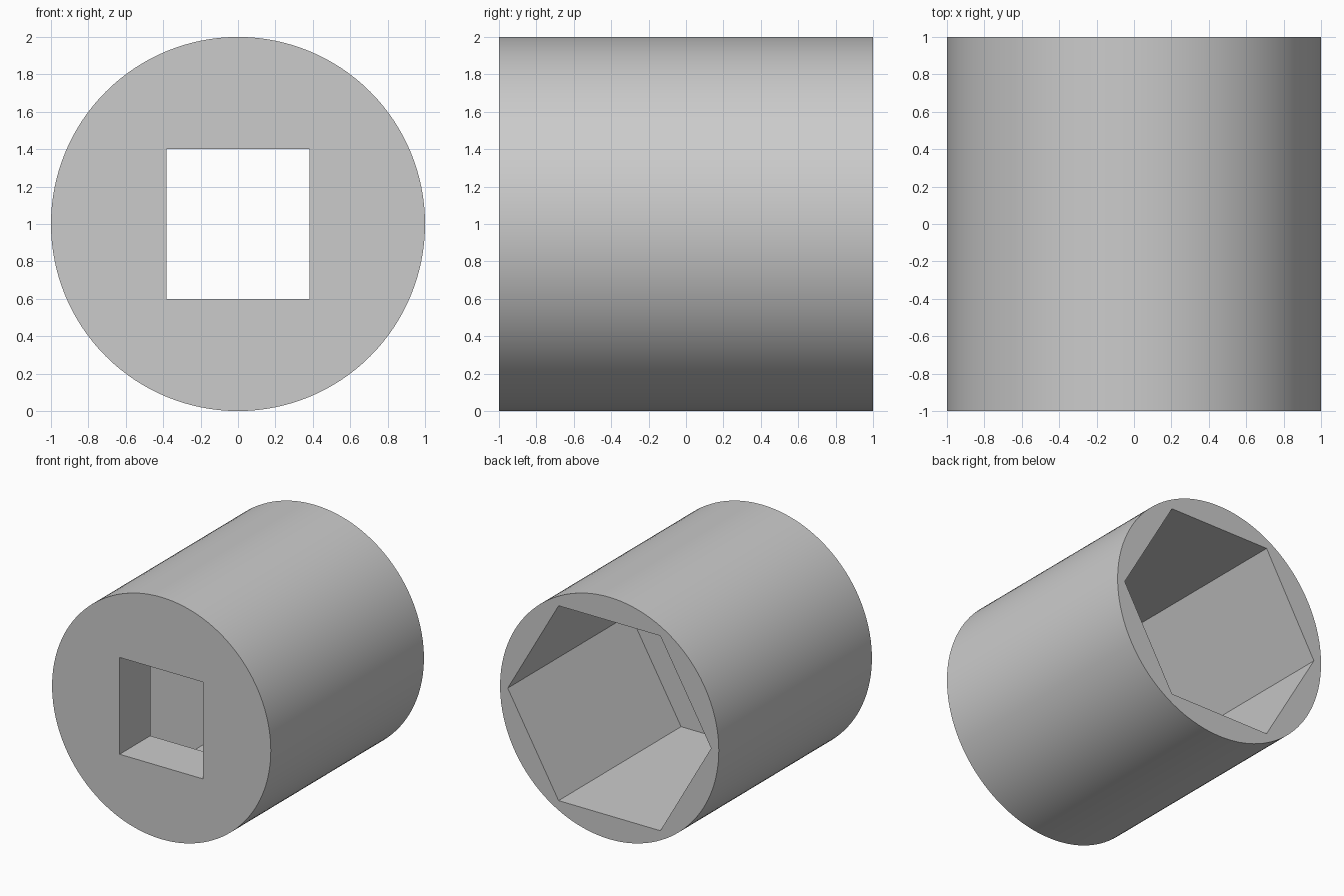
import bpy, bmesh
from math import sin, cos, pi

if "Cube" in bpy.data.objects:
    bpy.data.objects.remove(bpy.data.objects["Cube"])


def prism(name, profile, y0, y1):
    """Extrude an (x, z) profile along y into a closed solid."""
    bm = bmesh.new()
    face = bm.faces.new([bm.verts.new((x, y0, z)) for x, z in profile])
    ext = bmesh.ops.extrude_face_region(bm, geom=[face])
    moved = [v for v in ext["geom"] if isinstance(v, bmesh.types.BMVert)]
    bmesh.ops.translate(bm, verts=moved, vec=(0, y1 - y0, 0))
    bmesh.ops.recalc_face_normals(bm, faces=bm.faces)
    mesh = bpy.data.meshes.new(name)
    bm.to_mesh(mesh)
    bm.free()
    obj = bpy.data.objects.new(name, mesh)
    bpy.context.collection.objects.link(obj)
    return obj


def polygon(sides, radius, cz=1.0):
    return [(radius * cos(2 * pi * i / sides), cz + radius * sin(2 * pi * i / sides))
            for i in range(sides)]


# Round outer body lying along y
body = prism("socket_body", polygon(128, 1.0), -1.0, 1.0)

# Hexagonal recess from the back, square drive hole from the front
hex_cutter = prism("hex_recess_cutter", polygon(6, 0.93), -0.6, 1.2)
square = [(-0.382, 0.6), (0.382, 0.6), (0.382, 1.4), (-0.382, 1.4)]
square_cutter = prism("square_drive_cutter", square, -1.2, -0.4)

bpy.context.view_layer.objects.active = body
for cutter in (hex_cutter, square_cutter):
    cutter.hide_render = True
    mod = body.modifiers.new(cutter.name, "BOOLEAN")
    mod.operation = "DIFFERENCE"
    mod.solver = "EXACT"
    mod.object = cutter
    bpy.ops.object.modifier_apply(modifier=mod.name)
    bpy.data.objects.remove(cutter)

# Smooth outer wall, crisp rims and recess corners
bpy.ops.object.select_all(action="DESELECT")
body.select_set(True)
bpy.ops.object.shade_smooth_by_angle()
